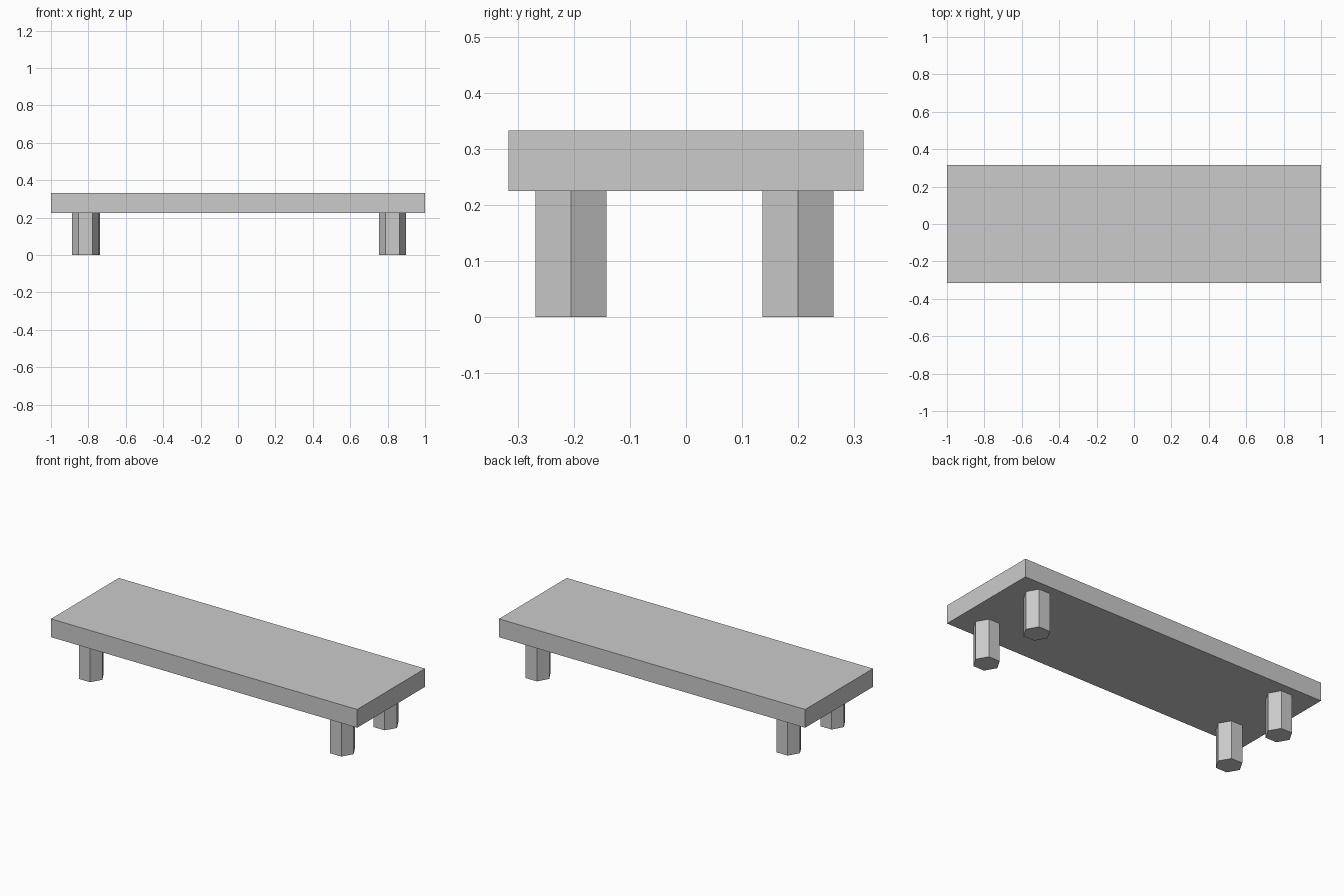
import bpy
import bmesh
from mathutils import Matrix

cube = bpy.data.objects.get("Cube")
if cube:
    bpy.data.objects.remove(cube, do_unlink=True)

# One plain grey for the whole bench
grey = bpy.data.materials.new("plain grey")
grey.use_nodes = True
colour = (0.6, 0.6, 0.6, 1)
grey.diffuse_color = colour
grey.node_tree.nodes["Principled BSDF"].inputs["Base Color"].default_value = colour

TOP, UNDERSIDE = 0.333, 0.225
LENGTH, DEPTH = 2.0, 0.632
LEG_RADIUS = 0.073


def add_part(name, bm, location):
    mesh = bpy.data.meshes.new(name)
    bm.to_mesh(mesh)
    bm.free()
    mesh.materials.append(grey)
    part = bpy.data.objects.new(name, mesh)
    part.location = location
    bpy.context.collection.objects.link(part)


# Flat slab
bm = bmesh.new()
bmesh.ops.create_cube(bm, size=1, matrix=Matrix.Diagonal((LENGTH, DEPTH, TOP - UNDERSIDE, 1)))
add_part("bench_top", bm, (0, 0, (TOP + UNDERSIDE) / 2))

# Four hexagonal legs, with a corner of each pointing to the ends
legs = {
    "front_right_leg": (-0.815, -0.205),
    "back_right_leg": (-0.812, 0.2),
    "front_left_leg": (0.826, -0.205),
    "back_left_leg": (0.826, 0.2),
}
quarter_turn = Matrix.Rotation(1.5707963, 4, "Z")
for name, (x, y) in legs.items():
    bm = bmesh.new()
    bmesh.ops.create_cone(bm, cap_ends=True, segments=6, radius1=LEG_RADIUS,
                          radius2=LEG_RADIUS, depth=UNDERSIDE, matrix=quarter_turn)
    add_part(name, bm, (x, y, UNDERSIDE / 2))
